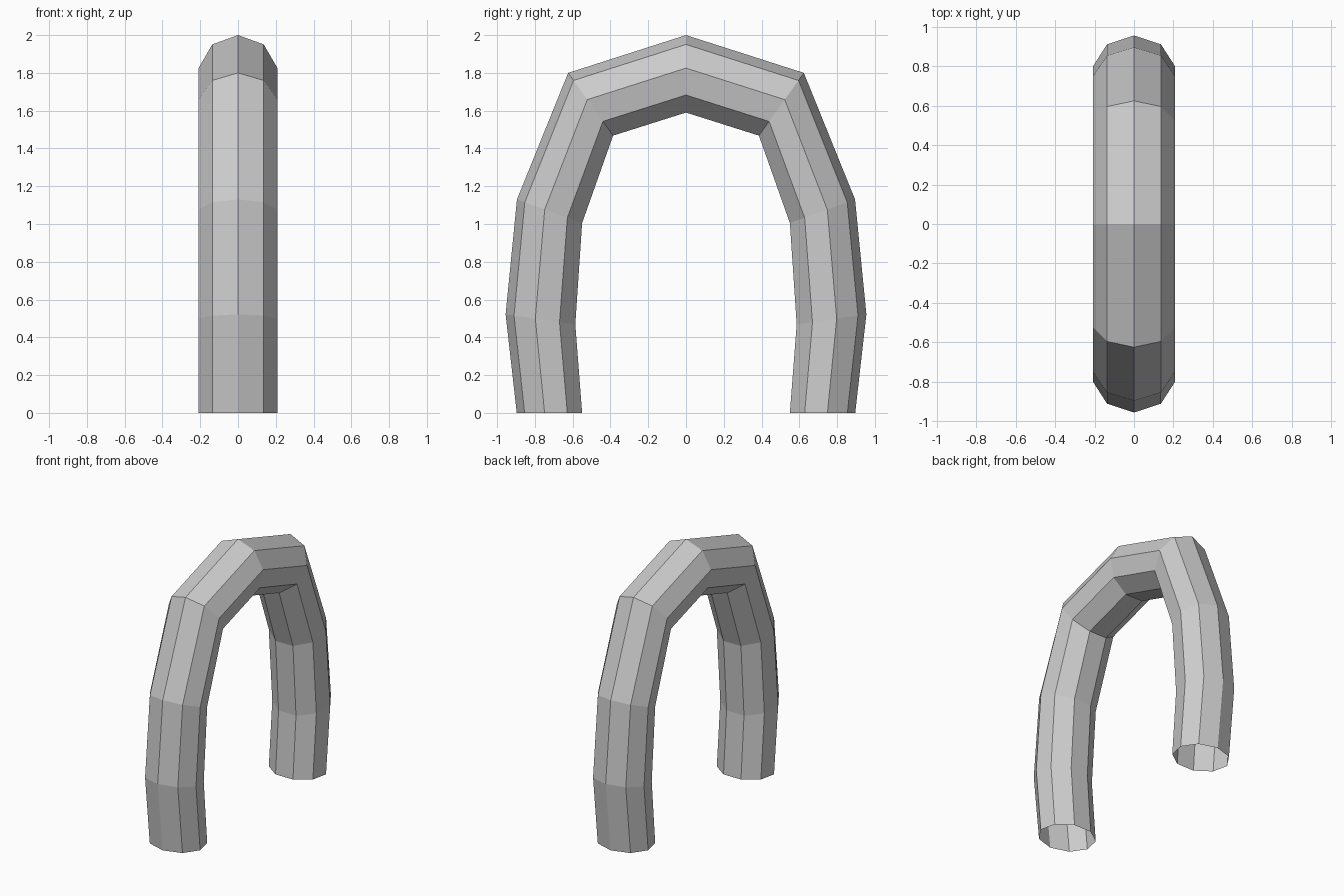
import bpy, bmesh
from math import cos, sin, radians

if "Cube" in bpy.data.objects:
    bpy.data.objects.remove(bpy.data.objects["Cube"])

SIDES = 9
RADIUS = 0.212

# Mitred joints of one leg, ground to apex: outer (y, z), inner (y, z)
joints = [
    ((0.896, 0.00), (0.550, 0.00)),
    ((0.955, 0.522), (0.586, 0.468)),
    ((0.895, 1.13), (0.550, 1.005)),
    ((0.624, 1.80), (0.386, 1.468)),
    ((0.0, 2.00), (0.0, 1.59)),
]
other_leg = [((-o[0], o[1]), (-i[0], i[1])) for o, i in reversed(joints[:-1])]

bm = bmesh.new()


def ring(outer, inner):
    """Nine-sided section with a corner on the outside and a flat inside."""
    verts = []
    for k in range(SIDES):
        a = radians(360 * k / SIDES)
        t = (1 - cos(a)) / (1 + cos(radians(180 / SIDES)))
        y = outer[0] + (inner[0] - outer[0]) * t
        z = outer[1] + (inner[1] - outer[1]) * t
        verts.append(bm.verts.new((RADIUS * sin(a), y, z)))
    return verts


# Arched tube with open feet
rings = [ring(o, i) for o, i in joints + other_leg]
for a, b in zip(rings, rings[1:]):
    for k in range(SIDES):
        n = (k + 1) % SIDES
        bm.faces.new((a[k], b[k], b[n], a[n]))
bmesh.ops.recalc_face_normals(bm, faces=bm.faces)

mesh = bpy.data.meshes.new("arched_tube")
bm.to_mesh(mesh)
bm.free()
bpy.context.collection.objects.link(bpy.data.objects.new("arched_tube", mesh))
